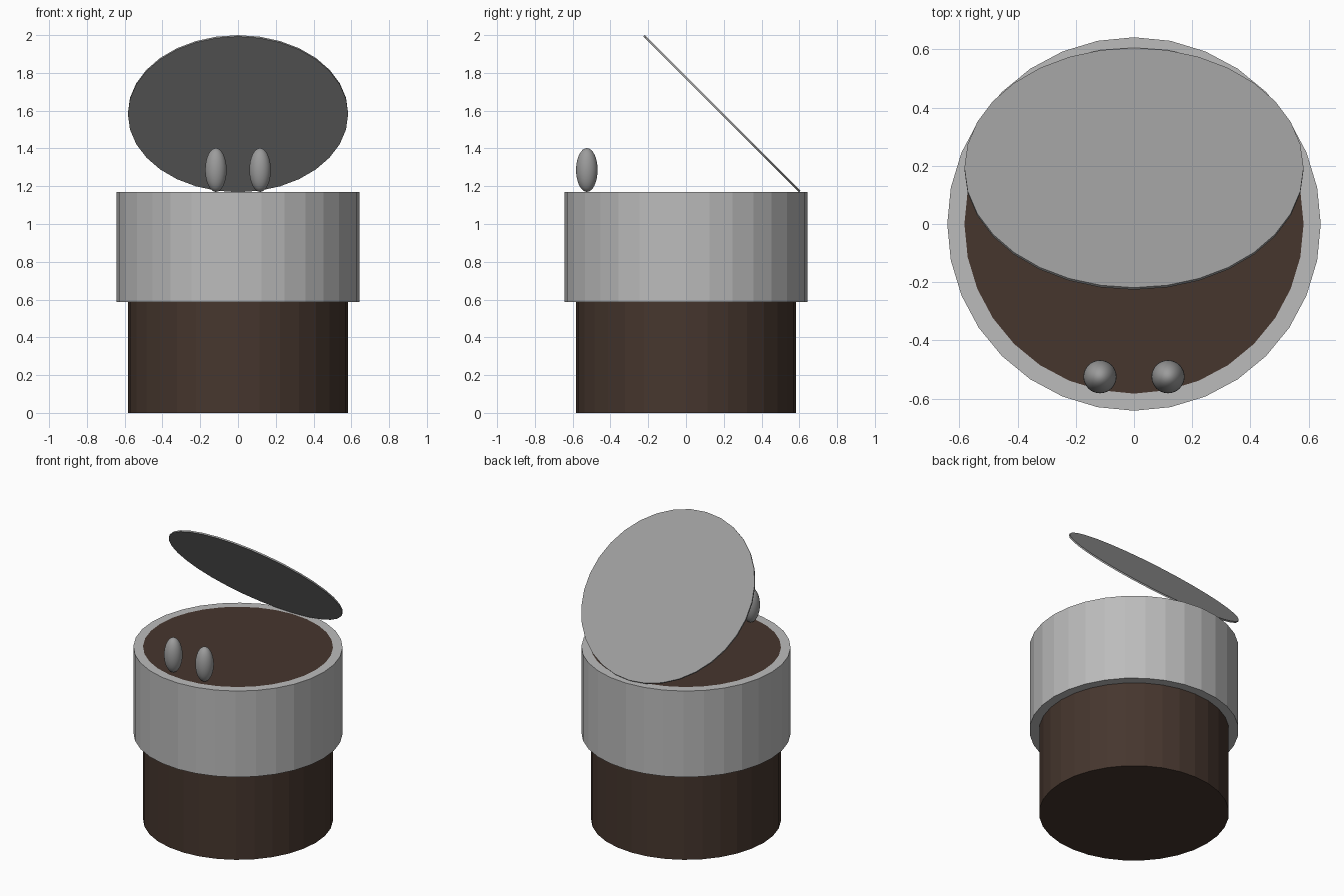
import bpy, bmesh, math
from mathutils import Matrix

if "Cube" in bpy.data.objects:
    bpy.data.objects.remove(bpy.data.objects["Cube"])

SIDES = 32
R_BODY, R_BAND = 0.583, 0.642
Z_BAND, Z_TOP = 0.587, 1.17


def material(name, rgb):
    m = bpy.data.materials.new(name)
    m.diffuse_color = (*rgb, 1)
    m.use_nodes = True
    m.node_tree.nodes["Principled BSDF"].inputs["Base Color"].default_value = m.diffuse_color
    return m


brown = material("dark brown", (0.061, 0.037, 0.027))
light_grey = material("light grey", (0.50, 0.50, 0.50))
mid_grey = material("mid grey", (0.33, 0.33, 0.33))


def make_object(name, bm, mat):
    bmesh.ops.recalc_face_normals(bm, faces=bm.faces[:])
    mesh = bpy.data.meshes.new(name)
    bm.to_mesh(mesh)
    bm.free()
    mesh.materials.append(mat)
    ob = bpy.data.objects.new(name, mesh)
    bpy.context.collection.objects.link(ob)
    return ob


def cylinder(name, radius, depth, matrix, mat):
    bm = bmesh.new()
    bmesh.ops.create_cone(bm, cap_ends=True, segments=SIDES, radius1=radius,
                          radius2=radius, depth=depth, matrix=matrix)
    return make_object(name, bm, mat)


# Tall inner drum with a closed top
cylinder("body", R_BODY, Z_TOP, Matrix.Translation((0, 0, Z_TOP / 2)), brown)

# Wide band around the upper half, a square profile swept round
bm = bmesh.new()
profile = [(R_BODY, Z_BAND), (R_BAND, Z_BAND), (R_BAND, Z_TOP), (R_BODY, Z_TOP)]
rings = []
for i in range(SIDES):
    a = 2 * math.pi * i / SIDES
    rings.append([bm.verts.new((r * math.cos(a), r * math.sin(a), z)) for r, z in profile])
for i in range(SIDES):
    p, q = rings[i], rings[(i + 1) % SIDES]
    for j in range(4):
        k = (j + 1) % 4
        bm.faces.new((p[j], q[j], q[k], p[k]))
make_object("band", bm, light_grey)

# Thin lid, propped open at 45 degrees from the back rim
tilt = Matrix.Translation((0, 0.19, 1.584)) @ Matrix.Rotation(math.radians(-45), 4, 'X')
cylinder("lid", R_BODY, 0.01, tilt, mid_grey)

# Two upright egg-shaped knobs on the front rim
for side, label in ((-1, "left"), (1, "right")):
    bm = bmesh.new()
    place = Matrix.Translation((side * 0.117, -0.525, 1.286)) @ Matrix.Diagonal((0.057, 0.057, 0.116, 1))
    bmesh.ops.create_uvsphere(bm, u_segments=32, v_segments=16, radius=1, matrix=place)
    for f in bm.faces:
        f.smooth = True
    make_object("knob_" + label, bm, mid_grey)
